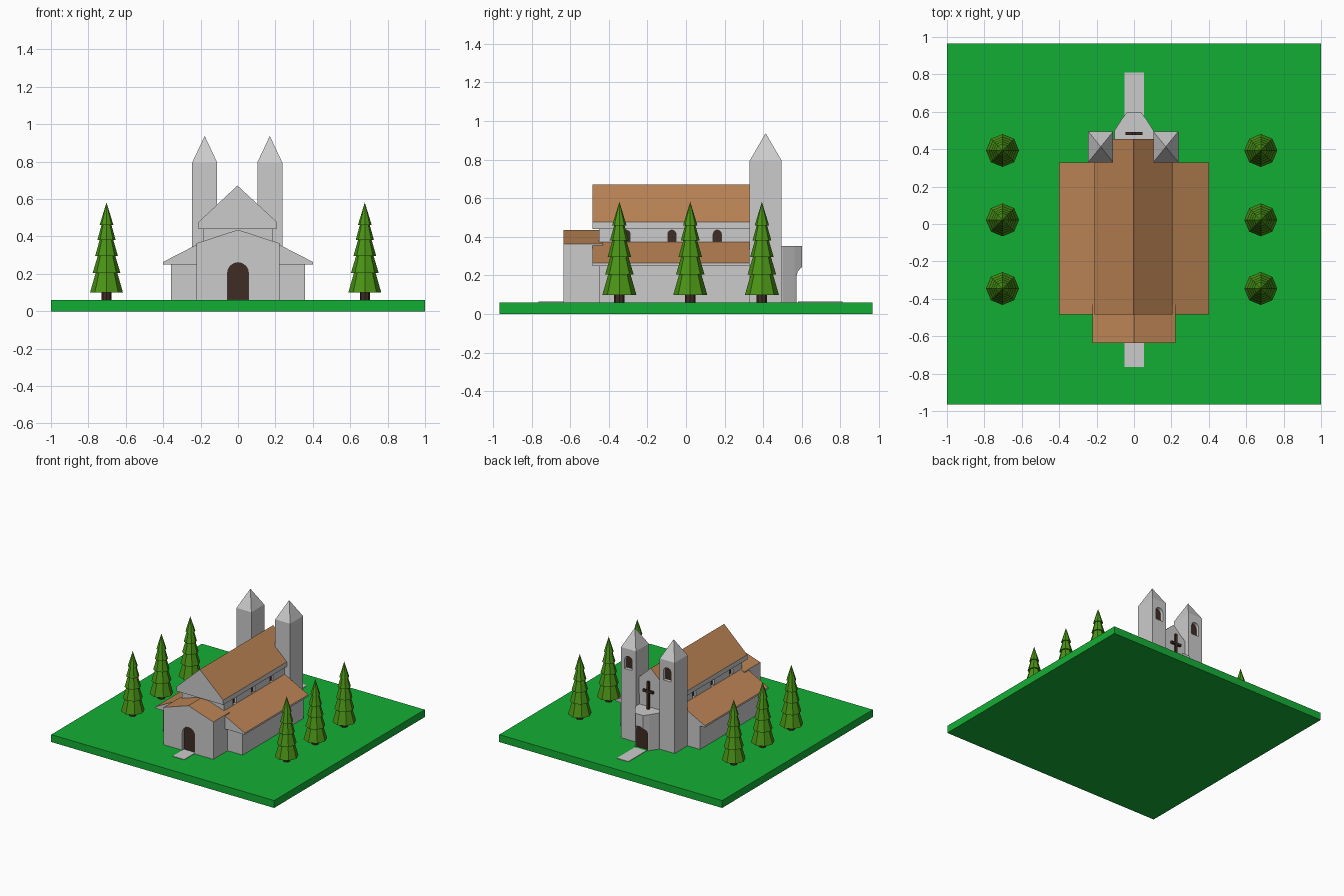
import bpy, bmesh, math

if "Cube" in bpy.data.objects:
    bpy.data.objects.remove(bpy.data.objects["Cube"])


def material(name, color):
    m = bpy.data.materials.new(name)
    m.diffuse_color = (*color, 1)
    m.use_nodes = True
    m.node_tree.nodes["Principled BSDF"].inputs["Base Color"].default_value = m.diffuse_color
    return m


GRASS = material("grass", (0.007, 0.42, 0.035))
ROOF = material("roof_tile", (0.5, 0.23, 0.09))
DARK = material("dark_wood", (0.05, 0.025, 0.018))
LEAF = material("foliage", (0.07, 0.3, 0.008))
G = 0.06  # ground level


def finish(name, bm, mat=None, tiled=False):
    bmesh.ops.recalc_face_normals(bm, faces=bm.faces)
    me = bpy.data.meshes.new(name)
    if tiled:  # upward faces get roof tiles, the rest stays grey
        bm.normal_update()
        for f in bm.faces:
            f.material_index = int(f.normal.z > 0.3)
        me.materials.append(None)
        me.materials.append(ROOF)
    elif mat:
        me.materials.append(mat)
    bm.to_mesh(me)
    bm.free()
    ob = bpy.data.objects.new(name, me)
    bpy.context.collection.objects.link(ob)
    return ob


def prism(name, pts, a, b, axis="y", mat=None, tiled=False):
    """Extrude a 2D profile from a to b along an axis."""
    place = {"x": lambda u, v, t: (t, u, v),
             "y": lambda u, v, t: (u, t, v),
             "z": lambda u, v, t: (u, v, t)}[axis]
    bm = bmesh.new()
    lo = [bm.verts.new(place(u, v, a)) for u, v in pts]
    hi = [bm.verts.new(place(u, v, b)) for u, v in pts]
    bm.faces.new(lo)
    bm.faces.new(hi)
    n = len(pts)
    for i in range(n):
        j = (i + 1) % n
        bm.faces.new((lo[i], lo[j], hi[j], hi[i]))
    return finish(name, bm, mat, tiled)


def box(name, x0, x1, y0, y1, z0, z1, mat=None):
    return prism(name, [(x0, y0), (x1, y0), (x1, y1), (x0, y1)], z0, z1, "z", mat)


def arch(c, half, z0, z1):
    pts = [(c - half, z0), (c + half, z0)]
    for i in range(9):
        t = math.pi * i / 8
        pts.append((c + half * math.cos(t), z1 - half + half * math.sin(t)))
    return pts


def opening(name, wall, pts, surface, inner, axis="y"):
    """Cut an arched recess into a wall and set a dark panel at its back."""
    out = math.copysign(0.03, surface - inner)
    cutter = prism(name + "_cutter", pts, inner, surface + out, axis)
    cutter.hide_render = True
    cutter.display_type = "WIRE"
    mod = wall.modifiers.new(name, "BOOLEAN")
    mod.operation = "DIFFERENCE"
    mod.solver = "EXACT"
    mod.object = cutter
    prism(name, pts, inner - out * 0.1, inner + out * 0.1, axis, DARK)


# Lawn and paths
box("lawn", -1, 1, -0.965, 0.965, 0, G, GRASS)
box("front_path", -0.05, 0.053, -0.765, -0.62, G - 0.01, G + 0.004)
box("rear_path", -0.05, 0.053, 0.58, 0.81, G - 0.01, G + 0.004)

# Nave with side windows
nave = box("nave_wall", -0.188, 0.188, -0.45, 0.45, G - 0.01, 0.45)
for s in (-1, 1):
    for i, y in enumerate((-0.31, -0.073, 0.162)):
        opening(f"nave_window_{s}_{i}", nave, arch(y, 0.021, 0.375, 0.435),
                s * 0.188, s * 0.168, "x")
prism("nave_roof", [(-0.21, 0.44), (0.207, 0.44), (0.207, 0.478), (-0.003, 0.672),
                    (-0.21, 0.478)], -0.485, 0.455, tiled=True)

# Side aisles and their lean-to roofs
for s in (-1, 1):
    x0, x1 = sorted((s * 0.17, s * 0.357))
    box("aisle_wall", x0, x1, -0.45, 0.33, G - 0.01, 0.255)
    prism("aisle_roof", [(s * 0.4, 0.25), (s * 0.4, 0.264), (s * 0.18, 0.377),
                         (s * 0.18, 0.25)], -0.485, 0.33, tiled=True)

# Front vestibule
vestibule = prism("vestibule", [(-0.223, G - 0.01), (0.223, G - 0.01), (0.223, 0.363),
                                (0, 0.436), (-0.223, 0.363)], -0.635, -0.43, tiled=True)
opening("front_door", vestibule, arch(0, 0.056, G - 0.005, 0.26), -0.635, -0.61)

# Rounded rear porch with a cross on top
side = [(0.106, 0.44), (0.104, 0.5), (0.064, 0.563), (0.035, 0.6)]
porch = prism("rear_porch", side + [(-x, y) for x, y in reversed(side)],
              G - 0.01, 0.352, "z")
opening("rear_door", porch, arch(0, 0.056, G - 0.005, 0.255), 0.6, 0.55)
w, a = 0.01, 0.045
prism("cross", [(-w, 0.345), (w, 0.345), (w, 0.484), (a, 0.484), (a, 0.504), (w, 0.504),
                (w, 0.575), (-w, 0.575), (-w, 0.504), (-a, 0.504), (-a, 0.484),
                (-w, 0.484)], 0.477, 0.493, mat=DARK)

# Twin towers with pyramid caps
for cx in (-0.178, 0.17):
    tower = box("tower", cx - 0.067, cx + 0.067, 0.33, 0.495, G - 0.01, 0.795)
    opening("tower_window", tower, arch(cx, 0.034, 0.63, 0.737), 0.495, 0.465)
    bm = bmesh.new()
    base = [bm.verts.new((cx + i * 0.067, 0.4125 + j * 0.0825, 0.795))
            for i, j in ((-1, -1), (1, -1), (1, 1), (-1, 1))]
    tip = bm.verts.new((cx, 0.4125, 0.937))
    bm.faces.new(base)
    for i in range(4):
        bm.faces.new((base[i], base[(i + 1) % 4], tip))
    finish("tower_cap", bm)


# Fir trees: stacked eight-sided tiers on a trunk
def tiers(name, x, y, levels, mat):
    bm = bmesh.new()
    for z0, z1, r0, r1 in levels:
        new = bmesh.ops.create_cone(bm, cap_ends=True, segments=8, radius1=r0,
                                    radius2=r1, depth=z1 - z0)["verts"]
        bmesh.ops.translate(bm, verts=new, vec=(x, y, (z0 + z1) / 2))
    finish(name, bm, mat)


for x in (-0.703, 0.678):
    for y in (-0.345, 0.022, 0.393):
        tiers("tree_trunk", x, y, [(G - 0.01, 0.11, 0.027, 0.027)], DARK)
        tiers("tree_foliage", x, y, [(0.1, 0.215, 0.088, 0.055),
                                     (0.205, 0.305, 0.074, 0.044),
                                     (0.295, 0.39, 0.061, 0.034),
                                     (0.38, 0.47, 0.049, 0.024),
                                     (0.46, 0.582, 0.037, 0)], LEAF)
